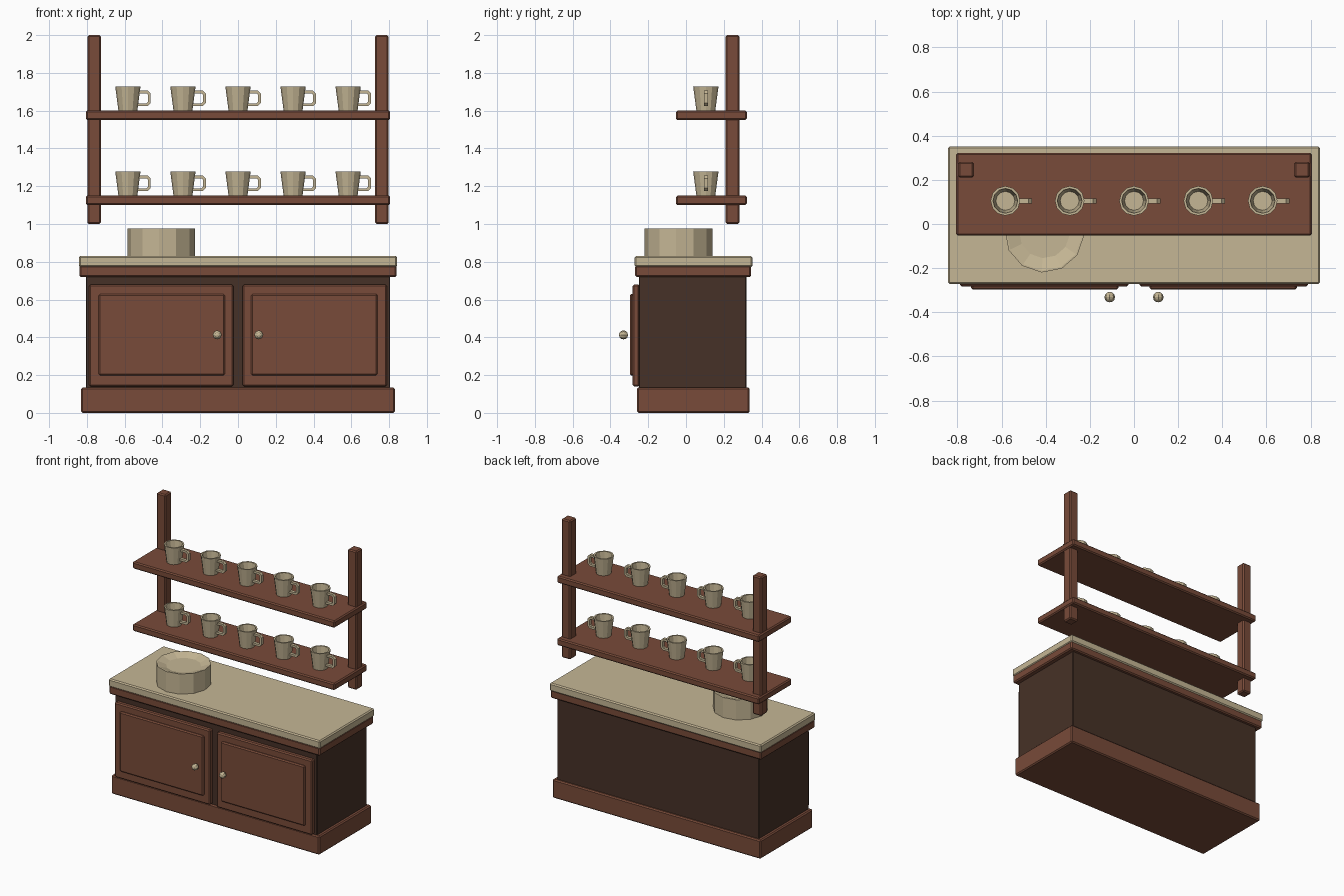
import bpy, bmesh, math
from mathutils import Vector

if "Cube" in bpy.data.objects:
    bpy.data.objects.remove(bpy.data.objects["Cube"])


def material(name, rgb):
    m = bpy.data.materials.new(name)
    m.diffuse_color = (*rgb, 1)
    m.use_nodes = True
    m.node_tree.nodes["Principled BSDF"].inputs["Base Color"].default_value = m.diffuse_color
    return m


WOOD = material("reddish wood", (0.19, 0.070, 0.041))
DARK = material("dark wood", (0.062, 0.031, 0.020))
CREAM = material("cream ceramic", (0.56, 0.47, 0.30))


def finish(name, bm, mat):
    bmesh.ops.recalc_face_normals(bm, faces=bm.faces)
    me = bpy.data.meshes.new(name)
    bm.to_mesh(me)
    bm.free()
    me.materials.append(mat)
    ob = bpy.data.objects.new(name, me)
    bpy.context.collection.objects.link(ob)
    return ob


def box(name, x, y, z, mat, bevel=0.008):
    """Bevelled box from (min, max) ranges."""
    bm = bmesh.new()
    bmesh.ops.create_cube(bm, size=1)
    for v in bm.verts:
        v.co = Vector([(r[0] + r[1]) / 2 + c * (r[1] - r[0])
                       for c, r in zip(v.co, (x, y, z))])
    if bevel:
        bmesh.ops.bevel(bm, geom=bm.edges[:], offset=bevel, segments=1,
                        affect='EDGES')
    return finish(name, bm, mat)


def lathe(bm, profile, sides, centre, turn=0.0):
    """Revolve (radius, height) points and cap both ends."""
    rings = []
    for r, h in profile:
        rings.append([bm.verts.new((centre[0] + r * math.cos(turn + math.tau * i / sides),
                                    centre[1] + r * math.sin(turn + math.tau * i / sides),
                                    centre[2] + h)) for i in range(sides)])
    for a, b in zip(rings, rings[1:]):
        for i in range(sides):
            j = (i + 1) % sides
            bm.faces.new((a[i], a[j], b[j], b[i]))
    bm.faces.new(rings[0][::-1])
    bm.faces.new(rings[-1])


def handle(bm, centre):
    """Square-section C-shaped handle in the xz plane."""
    outer = [(0.055, 0.107), (0.105, 0.107), (0.121, 0.091),
             (0.121, 0.040), (0.105, 0.024), (0.050, 0.024)]
    inner = [(0.055, 0.092), (0.098, 0.092), (0.106, 0.084),
             (0.106, 0.047), (0.098, 0.039), (0.050, 0.039)]
    loops = []
    for o, i in zip(outer, inner):
        loops.append([bm.verts.new((centre[0] + p[0], centre[1] + s, centre[2] + p[1]))
                      for p, s in ((o, -0.011), (o, 0.011), (i, 0.011), (i, -0.011))])
    for a, b in zip(loops, loops[1:]):
        for k in range(4):
            n = (k + 1) % 4
            bm.faces.new((a[k], a[n], b[n], b[k]))
    bm.faces.new(loops[0][::-1])
    bm.faces.new(loops[-1])


# Cabinet
box("plinth", (-0.83, 0.83), (-0.26, 0.337), (0, 0.135), WOOD)
box("cabinet_body", (-0.805, 0.805), (-0.25, 0.32), (0.01, 0.73), DARK, 0.004)
box("counter_trim", (-0.84, 0.84), (-0.27, 0.345), (0.72, 0.78), WOOD)
box("counter_top", (-0.843, 0.843), (-0.272, 0.352), (0.772, 0.83), CREAM)

# Doors with raised panels and knobs
for side, s in (("left", -1), ("right", 1)):
    box(side + "_door", sorted((s * 0.025, s * 0.788)), (-0.283, -0.245), (0.14, 0.68), WOOD)
    box(side + "_door_panel", sorted((s * 0.07, s * 0.738)), (-0.297, -0.27), (0.198, 0.63), WOOD)
    bm = bmesh.new()
    bmesh.ops.create_uvsphere(bm, u_segments=8, v_segments=6, radius=0.024)
    for v in bm.verts:
        v.co = Vector((v.co.x + s * 0.11, v.co.z - 0.331, v.co.y + 0.413))
    finish(side + "_knob", bm, CREAM)

# Rack posts
for side, s in (("left", -1), ("right", 1)):
    box(side + "_post", sorted((s * 0.726, s * 0.797)), (0.21, 0.282), (1.0, 2.0), WOOD)

# Shelves, each with a row of mugs
mug = [(0.050, 0), (0.067, 0.128), (0.056, 0.128), (0.043, 0.015)]
for label, top in (("lower", 1.15), ("upper", 1.60)):
    box(label + "_shelf", (-0.806, 0.806), (-0.053, 0.322), (top - 0.05, top), WOOD)
    for n in range(5):
        spot = ((n - 2) * 0.2915, 0.105, top)
        bm = bmesh.new()
        lathe(bm, mug, 12, spot)
        handle(bm, spot)
        finish(f"{label}_mug_{n + 1}", bm, CREAM)

# Stack of plates with a dished top
bm = bmesh.new()
lathe(bm, [(0.18, 0), (0.18, 0.145), (0.172, 0.145), (0.115, 0.125)], 12,
      (-0.406, -0.04, 0.83), math.radians(-4))
finish("plate_stack", bm, CREAM)
